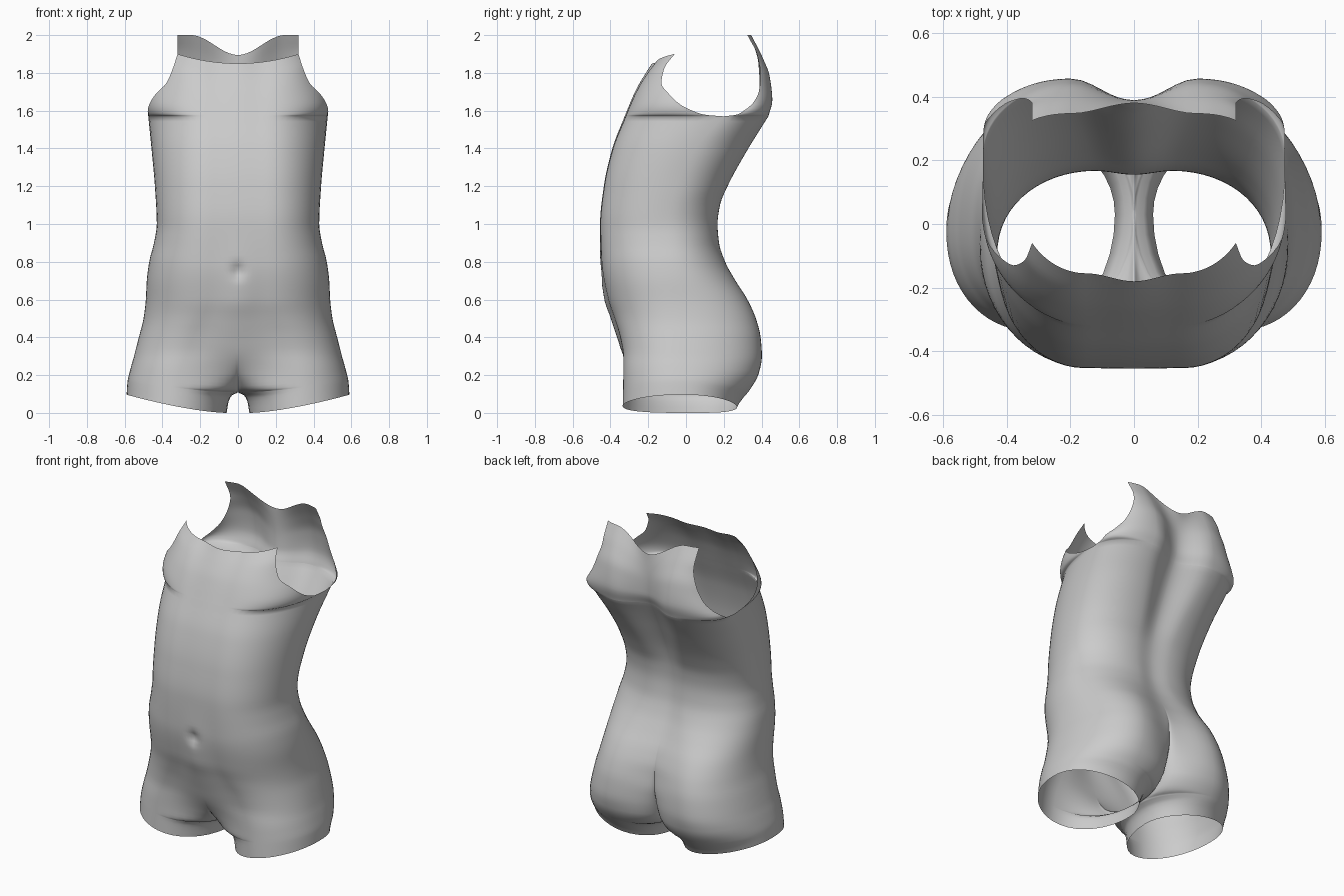
import bpy, bmesh, math

if "Cube" in bpy.data.objects:
    bpy.data.objects.remove(bpy.data.objects["Cube"])

ARM, CROTCH = 1.57, 0.11      # heights of the armhole bottom and the crotch
INNER, OUTER = 9, 15          # columns from centre to peak, and peak to side


def curve(*keys):
    """Smooth monotone curve through (position, value) keys."""
    n = len(keys)
    d = [(keys[i + 1][1] - keys[i][1]) / (keys[i + 1][0] - keys[i][0]) for i in range(n - 1)]
    m = [d[0]] + [2 * a * b / (a + b) if a * b > 0 else 0 for a, b in zip(d, d[1:])] + [d[-1]]

    def f(z):
        if z <= keys[0][0]:
            return keys[0][1]
        for i in range(n - 1):
            (z0, v0), (z1, v1) = keys[i], keys[i + 1]
            if z <= z1:
                h = z1 - z0
                t = (z - z0) / h
                return (v0 * (1 + 2 * t) * (1 - t) ** 2 + m[i] * h * t * (1 - t) ** 2
                        + v1 * t * t * (3 - 2 * t) + m[i + 1] * h * t * t * (t - 1))
        return keys[-1][1]
    return f


# Body profiles by height: side line, then centre and fullest lines of front and back
side_x = curve((0, .59), (.1, .585), (.2, .57), (.3, .55), (.4, .525), (.5, .5), (.6, .488),
               (.7, .483), (.8, .47), (.9, .445), (1, .43), (1.2, .44), (1.4, .458), (ARM, .475))
side_y = curve((0, -.02), (.4, -.02), (.7, -.07), (1, -.1), (1.2, -.05), (1.4, .05), (ARM, .2))
gap_x = curve((0, .06), (.06, .05), (.095, .03), (CROTCH, 0), (.2, 0))
body = {
    "front": dict(
        mid=curve((0, .03), (CROTCH, .03), (.118, -.07), (.14, -.15), (.2, -.255), (.3, -.33),
                  (.4, -.365), (.5, -.398), (.6, -.432), (.8, -.455), (1, -.455), (1.2, -.435),
                  (1.4, -.39), (ARM, -.325)),
        peak=curve((0, -.335), (.2, -.332), (.3, -.332), (.4, -.348), (.5, -.378), (.6, -.412),
                   (.8, -.447), (1, -.453), (1.2, -.433), (1.4, -.387), (ARM, -.32)),
        peak_x=curve((0, .33), (.2, .31), (.4, .24), (.6, .16), (ARM, .15)),
        pinch=curve((.14, 1), (.35, 0))),
    "back": dict(
        mid=curve((0, .03), (CROTCH, .03), (.118, .1), (.14, .165), (.2, .235), (.3, .29),
                  (.4, .315), (.5, .315), (.6, .29), (.7, .24), (.8, .192), (.9, .163), (1, .155),
                  (1.1, .165), (1.2, .19), (1.4, .275), (ARM, .36)),
        peak=curve((0, .27), (.04, .29), (.1, .335), (.2, .385), (.3, .402), (.4, .395), (.5, .37),
                   (.6, .325), (.7, .262), (.8, .207), (.9, .175), (1, .167), (1.1, .18),
                   (1.2, .22), (1.4, .33), (1.5, .392), (ARM, .436)),
        peak_x=curve((0, .3), (.3, .26), (.6, .22), (.9, .12), (1.2, .14), (1.5, .2)),
        pinch=curve((.2, 1), (.65, 0))),
}

# Chest and shoulder panels above the armholes, from 0 (armpit) to 1 (neckline)
panel = {
    "front": dict(
        mid=curve((0, -.325), (.3, -.29), (.5, -.265), (.75, -.225), (1, -.18)),
        peak=curve((0, -.32), (.3, -.283), (.5, -.255), (.75, -.21), (1, -.155)),
        peak_x=curve((0, .15), (1, .15)),
        edge_x=curve((0, .475), (.08, .478), (.16, .47), (.3, .44), (.5, .38), (.75, .345), (1, .32)),
        edge_y=curve((0, .2), (.02, .1), (.08, .03), (.16, -.03), (.3, -.085), (.5, -.13),
                     (.75, -.115), (1, -.06)),
        top=lambda x: 1.85 + .05 * (x / .32) ** 2),
    "back": dict(
        mid=curve((0, .36), (.2, .385), (.5, .39), (1, .38)),
        peak=curve((0, .436), (.2, .457), (.5, .443), (.75, .402), (1, .347)),
        peak_x=curve((0, .2), (1, .2)),
        edge_x=curve((0, .475), (.06, .473), (.15, .44), (.3, .39), (.5, .35), (.75, .32), (1, .32)),
        edge_y=curve((0, .2), (.02, .27), (.06, .3), (.15, .35), (.3, .385), (.5, .395),
                     (.75, .378), (1, .325)),
        top=lambda x: 1.895 + .105 * (1 - math.cos(math.pi * min(x / .25, 1))) / 2),
}
sweep = curve((0, math.pi / 2), (.5, math.radians(55)), (1, math.radians(50)))


def section(x0, mid, px, peak, ex, ey, pinch, end):
    """Plan line from body centre over the fullest point to the side."""
    pts = []
    for i in range(INNER):
        a = math.pi / 2 * (1 - i / INNER)
        u = math.sin(a)
        g = pinch * (1 - math.cos(a)) + (1 - pinch) * (1 - math.cos(math.pi * u)) / 2
        pts.append((px - (px - x0) * u, peak + (mid - peak) * g))
    for i in range(OUTER + 1):
        a = end * i / OUTER
        k = (1 - max(math.cos(a), 0) ** .92) / (1 - max(math.cos(end), 0) ** .92)
        pts.append((px + (ex - px) * math.sin(a) / math.sin(end), peak + (ey - peak) * k))
    return pts


def leg_height(x, v):
    """Tilt the leg opening upward towards the outside."""
    if v >= .3:
        return v
    low = .095 * (max(x - .06, 0) / .525) ** 1.5
    return low + v * (.3 - low) / .3


def add_grid(bm, rows):
    verts = [[bm.verts.new(p) for p in row] for row in rows]
    for r0, r1 in zip(verts, verts[1:]):
        for i in range(len(r0) - 1):
            bm.faces.new((r0[i], r0[i + 1], r1[i + 1], r1[i]))


body_rows = [0, .03, .06, .08, .095, .105, .11, .1115, .114, .118, .124, .132, .145, .165, .19]
body_rows += [.21 + .0272 * i for i in range(50)] + [ARM]
panel_rows = [0, .004, .012, .025, .045, .07, .1] + [.1 + .05 * i for i in range(1, 19)]

bm = bmesh.new()
for name in ("front", "back"):
    b, p = body[name], panel[name]
    rows = []
    for v in body_rows:
        pts = section(gap_x(v), b["mid"](v), b["peak_x"](v), b["peak"](v),
                      side_x(v), side_y(v), b["pinch"](v), math.pi / 2)
        row = []
        for x, y in pts:
            z = leg_height(x, v)
            if name == "front":   # navel dimple
                y += .025 * math.exp(-(x * x + (z - .75) ** 2) / .035 ** 2)
            row.append((x, y, z))
        rows.append(row)
    add_grid(bm, rows)
    add_grid(bm, [[(x, y, ARM + s * (p["top"](x) - ARM)) for x, y in
                   section(0, p["mid"](s), p["peak_x"](s), p["peak"](s),
                           p["edge_x"](s), p["edge_y"](s), 0, sweep(s))]
                  for s in panel_rows])

# Join the panels, then mirror the half body
bmesh.ops.remove_doubles(bm, verts=bm.verts, dist=.0004)
half = bm.verts[:] + bm.edges[:] + bm.faces[:]
copy = bmesh.ops.duplicate(bm, geom=half)["geom"]
for vert in [g for g in copy if isinstance(g, bmesh.types.BMVert)]:
    vert.co.x *= -1
bmesh.ops.remove_doubles(bm, verts=bm.verts, dist=.0004)
bmesh.ops.recalc_face_normals(bm, faces=bm.faces)
# Make the open shell face outward
bm.faces.ensure_lookup_table()
outer = max(bm.faces, key=lambda f: f.calc_center_median().x)
if outer.normal.x < 0:
    bmesh.ops.reverse_faces(bm, faces=bm.faces)

mesh = bpy.data.meshes.new("torso_shell")
bm.to_mesh(mesh)
bm.free()
torso = bpy.data.objects.new("torso_shell", mesh)
bpy.context.collection.objects.link(torso)
grey = bpy.data.materials.new("light_grey")
grey.diffuse_color = (.6, .6, .6, 1)
grey.use_nodes = True
grey.node_tree.nodes["Principled BSDF"].inputs["Base Color"].default_value = grey.diffuse_color
mesh.materials.append(grey)
for poly in mesh.polygons:
    poly.use_smooth = True
